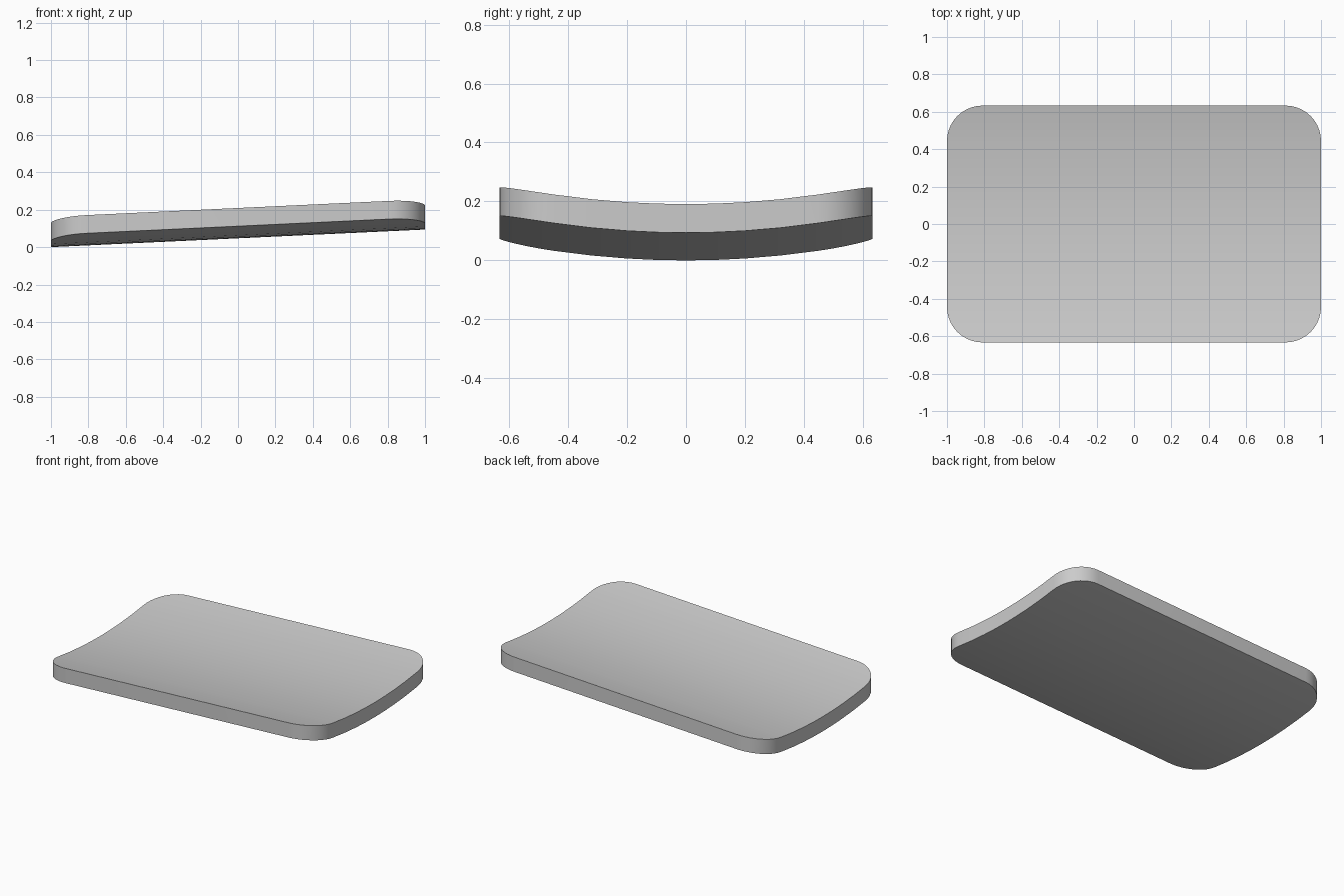
import bpy, bmesh, math

cube = bpy.data.objects.get("Cube")
if cube:
    bpy.data.objects.remove(cube, do_unlink=True)

HALF_X, HALF_Y = 1.0, 0.633
RADIUS = 0.19        # rounded corners in plan
THICK = 0.097
TILT = 0.047         # rise per unit along x
DISH = 0.065         # rise at the two long edges
ARC_STEPS = 10

grey = bpy.data.materials.new("light grey")
grey.use_nodes = True
colour = (0.6, 0.6, 0.6, 1.0)
grey.diffuse_color = colour
grey.node_tree.nodes["Principled BSDF"].inputs["Base Color"].default_value = colour


def underside_z(x, y):
    return TILT * (x + HALF_X) + DISH * (y / HALF_Y) ** 2


# Half widths of the rounded rectangle at each y, from the middle outwards
rows = [(0.0, HALF_X), (0.1, HALF_X), (0.2, HALF_X), (0.32, HALF_X)]
for i in range(ARC_STEPS + 1):
    a = math.pi / 2 * i / ARC_STEPS
    rows.append((HALF_Y - RADIUS + RADIUS * math.sin(a),
                 HALF_X - RADIUS + RADIUS * math.cos(a)))
rows = [(-y, w) for y, w in reversed(rows[1:])] + rows

# Dished underside as strips across x
bm = bmesh.new()
strips = [[bm.verts.new((s * w, y, underside_z(s * w, y))) for s in (-1, 1)]
          for y, w in rows]
for (a, b), (c, d) in zip(strips, strips[1:]):
    bm.faces.new((a, b, d, c))

# Thicken straight up into a closed slab
grown = bmesh.ops.extrude_face_region(bm, geom=bm.faces[:], use_keep_orig=True)
top = [v for v in grown["geom"] if isinstance(v, bmesh.types.BMVert)]
bmesh.ops.translate(bm, verts=top, vec=(0, 0, THICK))
bmesh.ops.recalc_face_normals(bm, faces=bm.faces[:])

mesh = bpy.data.meshes.new("seat_pad")
bm.to_mesh(mesh)
bm.free()
mesh.materials.append(grey)
pad = bpy.data.objects.new("seat_pad", mesh)
bpy.context.collection.objects.link(pad)

# Smooth curved faces, sharp rims
bpy.ops.object.select_all(action="DESELECT")
pad.select_set(True)
bpy.context.view_layer.objects.active = pad
bpy.ops.object.shade_smooth_by_angle(angle=math.radians(35))
